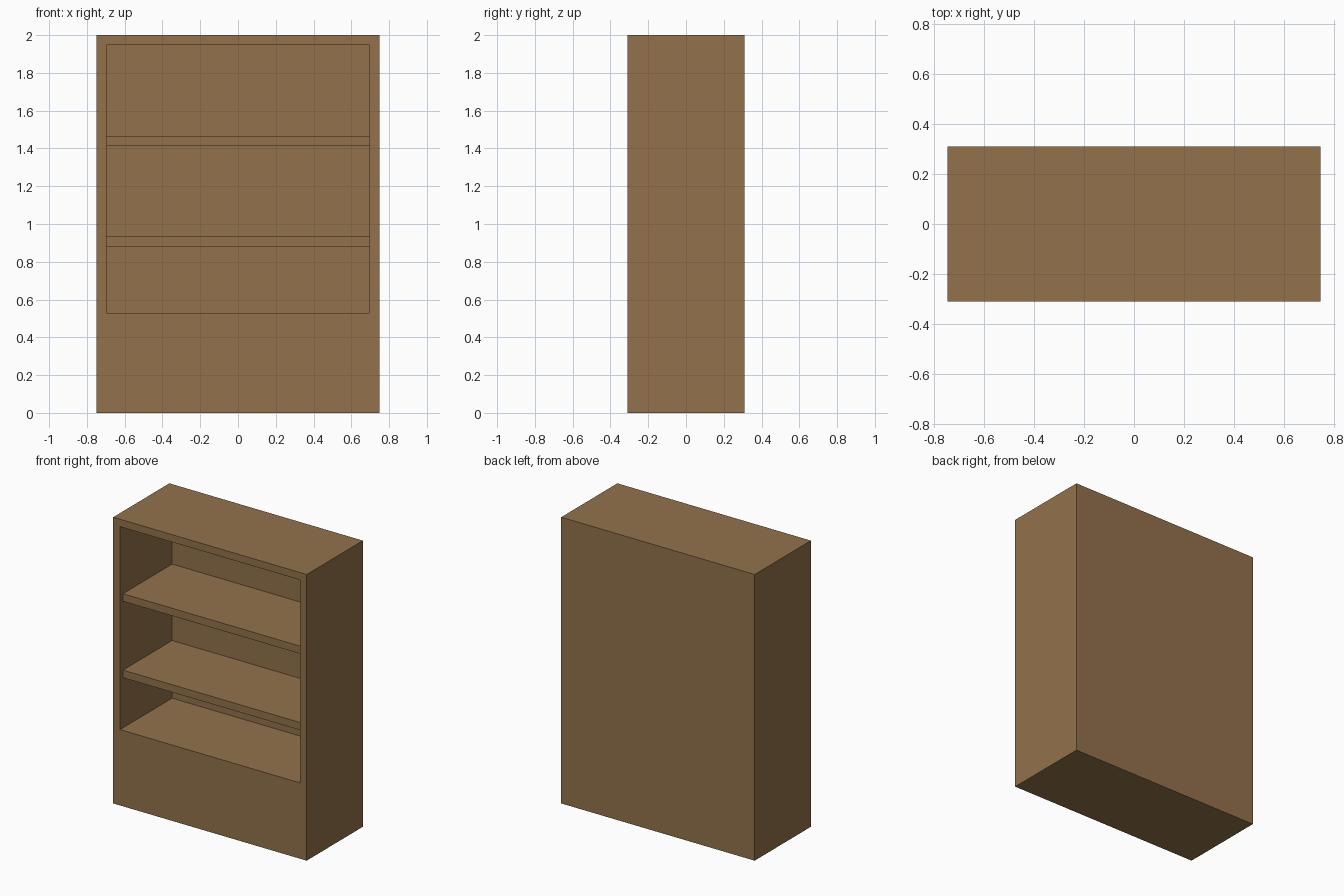
import bpy, bmesh

if "Cube" in bpy.data.objects:
    bpy.data.objects.remove(bpy.data.objects["Cube"])

HALF_W, HALF_D, HEIGHT = 0.748, 0.31, 2.0
IN_W, IN_BOTTOM, IN_TOP, IN_BACK = 0.695, 0.53, 1.948, 0.265

wood = bpy.data.materials.new("brown wood")
wood.diffuse_color = (0.29, 0.168, 0.072, 1)
wood.use_nodes = True
wood.node_tree.nodes["Principled BSDF"].inputs["Base Color"].default_value = wood.diffuse_color


def box_mesh(lo, hi):
    bm = bmesh.new()
    bmesh.ops.create_cube(bm, size=1)
    for v in bm.verts:
        v.co = [lo[i] if v.co[i] < 0 else hi[i] for i in range(3)]
    return bm


def finish(bm, name):
    bmesh.ops.recalc_face_normals(bm, faces=bm.faces)
    mesh = bpy.data.meshes.new(name)
    bm.to_mesh(mesh)
    bm.free()
    mesh.materials.append(wood)
    obj = bpy.data.objects.new(name, mesh)
    bpy.context.collection.objects.link(obj)
    return obj


# Cabinet: a box whose front is inset to the opening and pushed inward
bm = box_mesh((-HALF_W, -HALF_D, 0), (HALF_W, HALF_D, HEIGHT))
bm.normal_update()
front = min(bm.faces, key=lambda f: f.calc_center_median().y)
bmesh.ops.inset_individual(bm, faces=[front], thickness=0.05)
for v in front.verts:
    v.co.x = IN_W if v.co.x > 0 else -IN_W
    v.co.z = IN_TOP if v.co.z > 1 else IN_BOTTOM
back = bmesh.ops.extrude_discrete_faces(bm, faces=[front])["faces"][0]
for v in back.verts:
    v.co.y = IN_BACK
finish(bm, "cabinet")

# Two shelves, set slightly back from the front
for name, z in (("lower_shelf", 0.88), ("upper_shelf", 1.414)):
    finish(box_mesh((-IN_W, -HALF_D + 0.033, z), (IN_W, IN_BACK, z + 0.053)), name)
